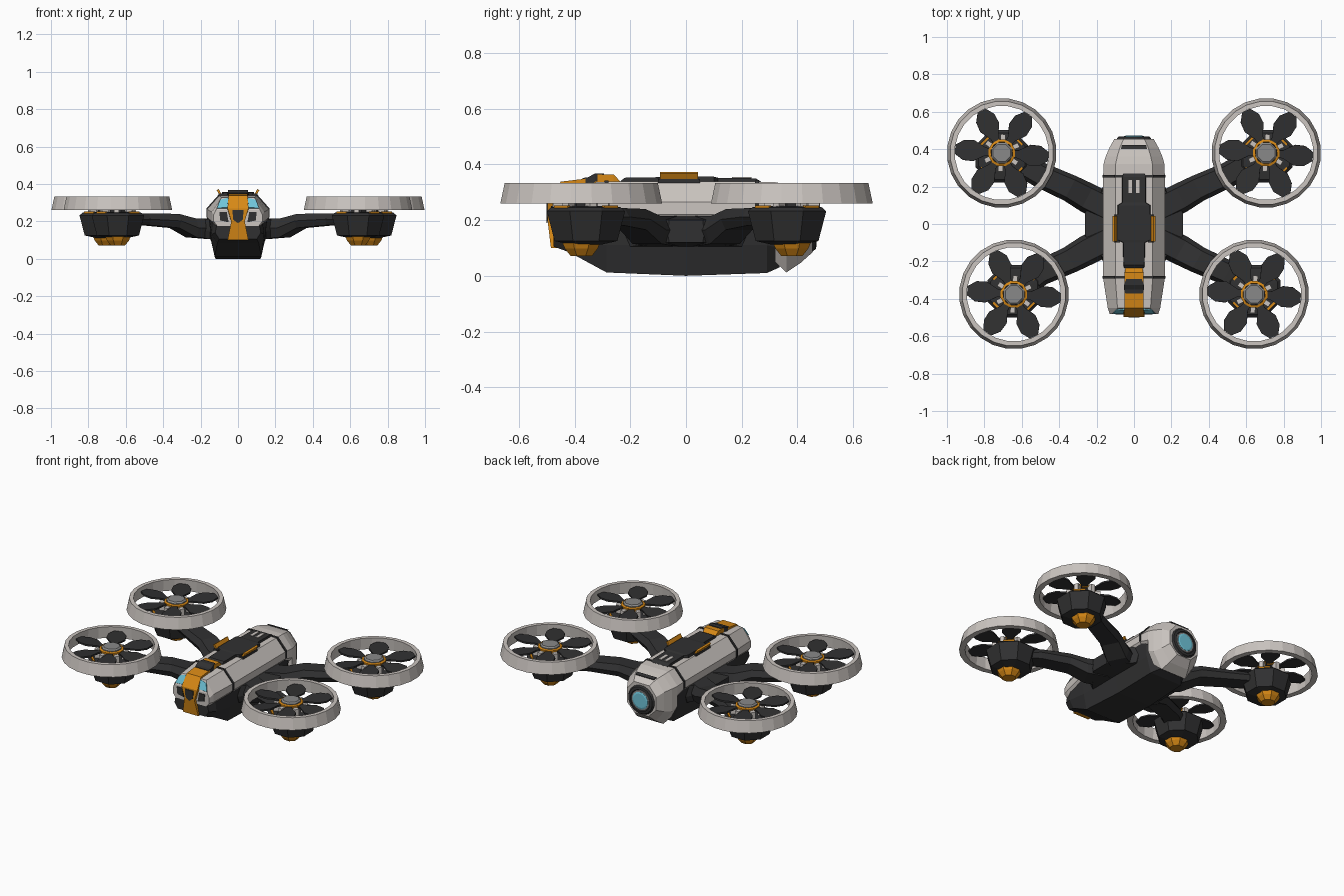
import bpy, bmesh, math
from mathutils import Vector, Matrix

if "Cube" in bpy.data.objects:
    bpy.data.objects.remove(bpy.data.objects["Cube"])

def mat(name, c):
    m = bpy.data.materials.new(name)
    m.diffuse_color = (*c, 1)
    m.use_nodes = True
    m.node_tree.nodes["Principled BSDF"].inputs["Base Color"].default_value = m.diffuse_color
    return m

LIGHT = mat("light_grey", (0.60, 0.56, 0.53))
DARK = mat("charcoal", (0.030, 0.030, 0.031))
ORANGE = mat("orange", (0.68, 0.25, 0.008))
CYAN = mat("cyan_glass", (0.16, 0.56, 0.70))
MID = mat("mid_grey", (0.25, 0.25, 0.25))

def finish(name, bm, m, xf=None):
    if xf:
        bm.transform(xf)
    bmesh.ops.recalc_face_normals(bm, faces=bm.faces)
    me = bpy.data.meshes.new(name)
    bm.to_mesh(me)
    bm.free()
    me.materials.append(m)
    ob = bpy.data.objects.new(name, me)
    bpy.context.collection.objects.link(ob)
    return ob

def loft(name, rings, m, xf=None, loop=False):
    """Skin closed rings of points; cap the ends, or join last to first."""
    bm = bmesh.new()
    R = [[bm.verts.new(p) for p in r] for r in rings]
    n = len(R[0])
    for a, b in zip(R, R[1:] + ([R[0]] if loop else [])):
        for i in range(n):
            j = (i + 1) % n
            bm.faces.new((a[i], a[j], b[j], b[i]))
    if not loop:
        bm.faces.new(R[0])
        bm.faces.new(R[-1])
    return finish(name, bm, m, xf)

def lathe(name, prof, n, m, xf=None, loop=False, off=0.5):
    rings = [[(r * math.cos(2 * math.pi * (i + off) / n), r * math.sin(2 * math.pi * (i + off) / n), z)
              for i in range(n)] for r, z in prof]
    return loft(name, rings, m, xf, loop)

def box(name, loc, size, m, xf=None, rot=None):
    bm = bmesh.new()
    bmesh.ops.create_cube(bm, size=1)
    t = Matrix.Translation(loc) @ (rot or Matrix()) @ Matrix.Diagonal((*size, 1))
    return finish(name, bm, m, (xf or Matrix()) @ t)

def plate(name, pts, d, m):
    """Thin plate: polygon pushed along d."""
    d = Vector(d)
    return loft(name, [pts, [Vector(p) + d for p in pts]], m)

# ---- fuselage shell: y, top half-width, top z, half-width, z mid, z low, bottom half-width, bottom z
SHELL = [(-0.48, .118, .26, .130, .235, .20, .11, .175),
         (-0.45, .088, .328, .140, .25, .20, .12, .175),
         (-0.29, .100, .338, .165, .265, .22, .15, .20),
         (0.25, .100, .338, .165, .265, .22, .15, .20),
         (0.32, .098, .336, .163, .26, .20, .15, .18)]
TAIL = [(0.32, .098, .336, .163, .26, .13, .12, .05),
        (0.36, .090, .328, .152, .255, .11, .09, .012),
        (0.41, .075, .315, .130, .245, .12, .07, .045),
        (0.455, .055, .285, .105, .225, .14, .05, .085)]

def section(y, wt, zt, w, zm, zl, wb, zb):
    half = [(wt, zt), (w, zm), (w, zl), (wb, zb)]
    return [(x, y, z) for x, z in half] + [(-x, y, z) for x, z in half[::-1]]

loft("body_shell", [section(*s) for s in SHELL], LIGHT)
loft("tail_shell", [section(*s) for s in TAIL], LIGHT)
for y, s in ((-0.285, SHELL[2]), (0.255, SHELL[3])):
    g = [v + 0.004 for v in s[1:]]
    loft("shell_seam", [section(y + d, *g) for d in (-.007, .007)], DARK)

# ---- belly, flanks and chin: y, top half-width, mid, bottom half-width, top z, mid z, bottom z
loft("belly", [[(a, y, zt), (b, y, zm), (c, y, zb), (-c, y, zb), (-b, y, zm), (-a, y, zt)]
               for y, a, b, c, zt, zm, zb in
               ((-.475, .112, .122, .10, .19, .14, .105), (-.42, .132, .14, .11, .195, .13, .085),
                (-.285, .156, .145, .125, .225, .11, .012), (0, .158, .147, .12, .23, .11, 0),
                (.29, .158, .145, .115, .225, .11, .01), (.335, .14, .12, .08, .2, .1, .03))], DARK)

# ---- wide centre block the arms grow from
loft("arm_root_block", [[(x, -w, .215 - t), (x, w, .215 - t), (x, w * 1.1, .15), (x, w, .105 + t),
                         (x, -w, .105 + t), (x, -w * 1.1, .15)]
                        for x, w, t in ((-.262, .06, .015), (-.15, .2, 0), (.15, .2, 0), (.262, .06, .015))], DARK)

# ---- orange crest running over the head and down the nose: y, z, half-width, inset dy, dz
CREST = [(-.235, .338, .045, 0, -.02), (-.26, .364, .05, 0, -.04), (-.325, .364, .05, 0, -.04),
         (-.35, .35, .05, 0, -.04), (-.45, .338, .05, .02, -.03), (-.497, .27, .056, .04, -.01),
         (-.497, .20, .036, .04, 0), (-.485, .10, .056, .04, 0)]
loft("nose_crest", [[(-w, y, z), (w, y, z), (w, y + a, z + b), (-w, y + a, z + b)]
                    for y, z, w, a, b in CREST], ORANGE)
loft("crest_inset", [[(-w, y, z), (w, y, z), (w, y, z - .03), (-w, y, z - .03)] for y, z, w in
                     ((-.295, .368, .042), (-.326, .368, .053), (-.351, .354, .053), (-.372, .351, .046))], DARK)
plate("nose_inset", [(-.03, -.497, .26), (.03, -.497, .26), (.026, -.497, .21), (0, -.497, .19), (-.026, -.497, .21)],
      (0, -.004, 0), DARK)

# ---- eyes, cheek vents and back clips
for s in (-1, 1):
    plate("eye", [(s * x, -.48 + (z - .26) * .44, z) for x, z in
                  ((.057, .27), (.112, .268), (.096, .312), (.052, .323))], (0, -.006, .004), CYAN)
    plate("cheek_vent", [(s * x, -.48, z) for x, z in
                         ((.06, .25), (.10, .25), (.095, .205), (.05, .195))], (0, -.005, 0), DARK)
    box("back_clip", (s * .1, -.025, .354), (.012, .135, .036), ORANGE, rot=Matrix.Rotation(s * .5, 4, 'Y'))
    box("back_clip_base", (s * .09, -.025, .340), (.03, .15, .016), DARK)
    # pale slots at the rear of the spine
    box("spine_slot", (s * .02, .20, .351), (.018, .07, .006), LIGHT)

# ---- dark spine panel
loft("spine_panel", [[(-w, y, .33), (w, y, .33), (w * .94, y, z), (-w * .94, y, z)]
                     for y, w, z in ((-.235, .055, .34), (-.22, .058, .352), (-.10, .06, .354), (-.085, .09, .356),
                                     (.10, .09, .356), (.115, .065, .352), (.25, .065, .350), (.27, .06, .338))], DARK)
plate("tail_strip", [(-.07, .40, .319), (.07, .40, .319), (.065, .42, .311), (-.065, .42, .311)], (0, .002, .005), DARK)

# ---- rear thruster, lathed about the y axis
T = Matrix.Translation((0, 0, .18)) @ Matrix.Rotation(-math.pi / 2, 4, 'X')
lathe("thruster_cup", [(.10, .42), (.096, .452), (.086, .466), (.07, .469), (.066, .46)], 16, DARK, T)
lathe("thruster_bezel", [(.066, .455), (.064, .467), (.055, .468)], 16, MID, T)
lathe("thruster_lens", [(.056, .455), (.055, .469), (.045, .472)], 16, CYAN, T)

# ---- four arms, nacelles and ducted rotors
def blade(k, xf):
    half = ((.05, .018), (.09, .022), (.15, .056), (.205, .054), (.25, .024))
    pts = [(r, w) for r, w in half] + [(r, -w) for r, w in half[::-1]]
    turn = Matrix.Rotation(k * math.pi / 3 - .08, 4, 'Z') @ Matrix.Rotation(.08, 4, 'X')
    loft("rotor_blade", [[(x, y, z) for x, y in pts] for z in (-.005, .005)], DARK,
         xf @ Matrix.Translation((0, 0, .302)) @ turn)

def arm(cx, cy, sx):
    sy = 1 if cy > 0 else -1
    path = [(.13, .08 * sy, .215, .105, .08), (.25, .14 * sy, .215, .115, .08),
            (.34, .19 * sy, .24, .165, .073), (.50, .262 * sy, .243, .18, .068), (cx, cy, .235, .185, .065)]
    d = Vector((cx - .13, cy - .08 * sy))
    d.normalize()
    rings = []
    for x, y, zt, zb, w in path:
        prof = ((-.7, zt), (.7, zt), (1, (zt + zb) / 2), (.75, zb), (-.75, zb), (-1, (zt + zb) / 2))
        rings.append([(sx * (x - d.y * w * a), y + d.x * w * a, z) for a, z in prof])
    loft("arm", rings, DARK)

for cx, cy in ((.642, -.376), (.707, .38)):
    for sx in (-1, 1):
        arm(cx, cy, sx)
        X = Matrix.Translation((sx * cx, cy, 0))
        N = Matrix.Translation((sx * cx, cy * .955, 0))
        lathe("nacelle", [(.06, .112), (.122, .125), (.152, .232), (.135, .246), (.09, .25)], 8, DARK, N)
        lathe("nacelle_cup", [(.042, .072), (.064, .098), (.076, .124)], 8, ORANGE, X)
        lathe("duct_ring", [(.293, .26), (.277, .334), (.252, .334), (.258, .26)], 24, LIGHT, X, loop=True)
        lathe("rotor_stem", [(.045, .245), (.045, .31)], 8, DARK, X)
        lathe("rotor_collar", [(.073, .296), (.073, .312), (.06, .316), (.058, .296)], 12, ORANGE, X, loop=True)
        lathe("rotor_cap", [(.06, .30), (.06, .320), (.05, .328)], 8, MID, X)
        for k in range(6):
            blade(k, X)
            Z = X @ Matrix.Rotation((k + .5) * math.pi / 3 - .08, 4, 'Z')
            box("rotor_strut", (.08, 0, .272), (.04, .026, .06), LIGHT, Z)
        for k in range(4):
            Z = N @ Matrix.Rotation((k + .5) * math.pi / 2, 4, 'Z')
            box("nacelle_accent", (.122, 0, .247), (.012, .07, .012), ORANGE, Z)
